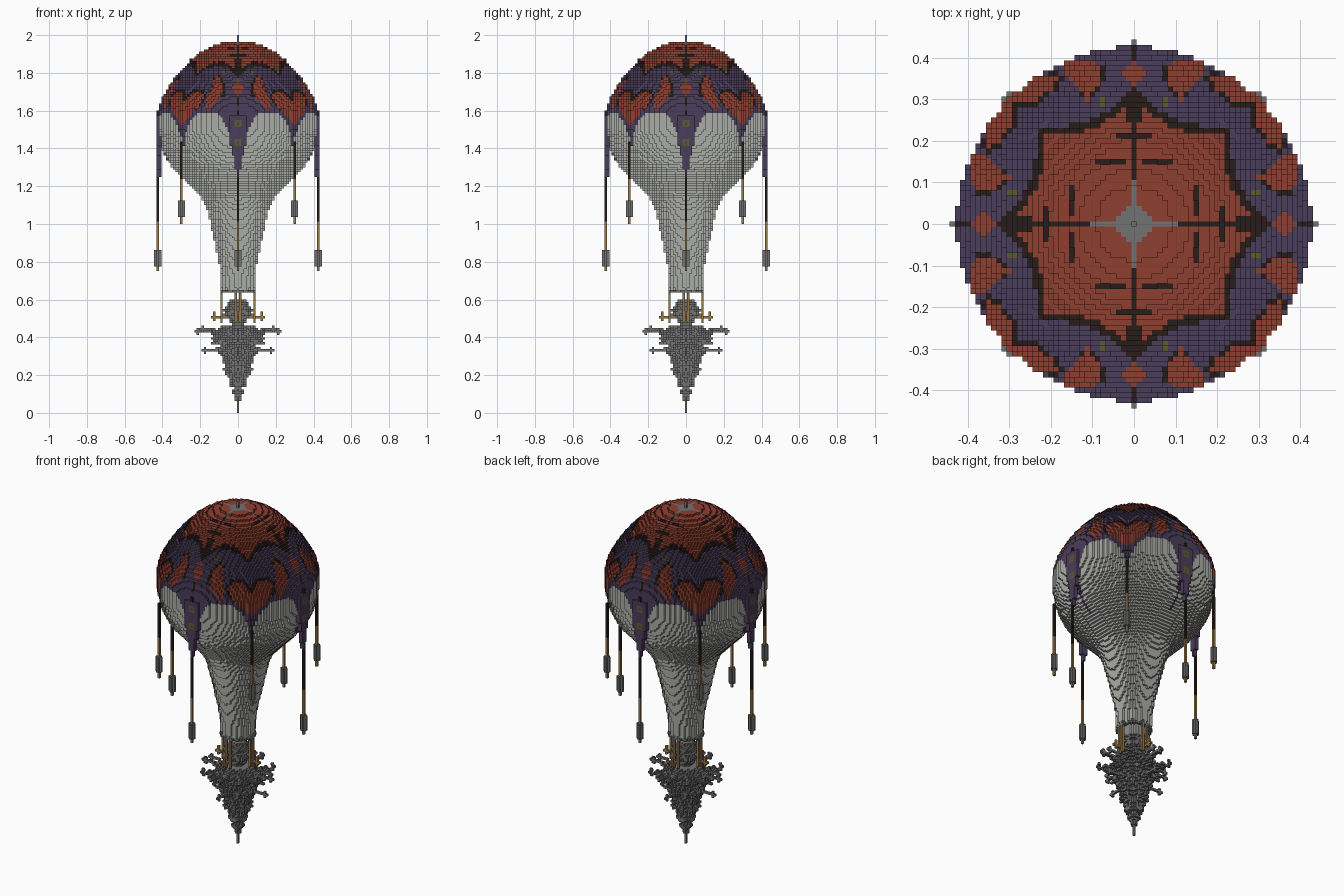
import bpy, math, random

if "Cube" in bpy.data.objects:
    bpy.data.objects.remove(bpy.data.objects["Cube"])
random.seed(7)
V = 0.0125  # edge length of one block


def linear(c):
    c /= 255
    return c / 12.92 if c <= 0.04045 else ((c + 0.055) / 1.055) ** 2.4


def material(name, r, g, b):
    m = bpy.data.materials.new(name)
    m.use_nodes = True
    col = (linear(r), linear(g), linear(b), 1)
    m.diffuse_color = col
    bsdf = m.node_tree.nodes["Principled BSDF"]
    bsdf.inputs["Base Color"].default_value = col
    bsdf.inputs["Roughness"].default_value = 0.9
    return m


MATS = [material("pale_cloth", 170, 172, 166), material("purple_cloth", 74, 61, 90),
        material("red_cloth", 143, 62, 48), material("black_trim", 40, 29, 26),
        material("grey_stone", 114, 114, 114), material("tan_wood", 152, 120, 72),
        material("olive_dot", 88, 92, 44)]
PALE, PURPLE, RED, BLACK, STONE, WOOD, OLIVE = range(len(MATS))
SIDES = [(1, 0, 0), (0, 1, 0), (0, 0, 1)]


def blocks(name, cells, colour):
    """Mesh of the exposed faces of a set of blocks; colour is an index or a rule."""
    verts, faces, mats = {}, [], []
    for c in cells:
        shade = None
        for axis in range(3):
            u, w = SIDES[(axis + 1) % 3], SIDES[(axis + 2) % 3]
            for s in (0, 1):
                step = SIDES[axis]
                d = 2 * s - 1
                if tuple(c[n] + d * step[n] for n in range(3)) in cells:
                    continue
                quad = []
                for a, b in ((0, 0), (1, 0), (1, 1), (0, 1)):
                    p = tuple(c[n] + s * step[n] + a * u[n] + b * w[n] for n in range(3))
                    quad.append(verts.setdefault(p, len(verts)))
                if shade is None:
                    shade = colour(c[0] * V, c[1] * V, (c[2] + .5) * V) if callable(colour) else colour
                faces.append(quad if s else quad[::-1])
                mats.append(shade)
    me = bpy.data.meshes.new(name)
    me.from_pydata([((p[0] - .5) * V, (p[1] - .5) * V, p[2] * V) for p in verts], [], faces)
    for m in MATS:
        me.materials.append(m)
    me.polygons.foreach_set("material_index", mats)
    me.update()
    ob = bpy.data.objects.new(name, me)
    bpy.context.collection.objects.link(ob)
    return ob


def lookup(table, z):
    for (z0, r0), (z1, r1) in zip(table, table[1:]):
        if z0 <= z <= z1:
            return r0 + (r1 - r0) * (z - z0) / (z1 - z0)
    return 0


def symmetric(cells):
    """Repeat blocks in all eight mirrored sectors."""
    return {(sx * a, sy * b, k) for i, j, k in cells for a, b in ((i, j), (j, i))
            for sx in (1, -1) for sy in (1, -1)}


def level(z):
    return int(z / V)


# Envelope profile: height, radius
PROFILE = [(.65, .088), (.73, .09), (.81, .103), (.89, .12), (1.0, .145), (1.08, .165),
           (1.13, .188), (1.18, .23), (1.235, .285), (1.315, .36), (1.395, .402),
           (1.5, .425), (1.6, .425), (1.66, .407), (1.71, .378), (1.765, .342),
           (1.82, .295), (1.87, .25), (1.92, .185), (1.945, .13), (1.965, .06)]


def cloth(x, y, z):
    """Painted cloth pattern, repeated in eight mirrored sectors."""
    x, y = max(abs(x), abs(y)), min(abs(x), abs(y))
    r = math.hypot(x, y)
    a = math.degrees(math.atan2(y, x))          # 0 on an axis, 45 on a diagonal
    d = 45 - a
    t = abs(a - 22.5) / 22.5
    if z < 1.59 - (.34 if a < 22.5 else .18) * t ** 3.2:
        return PALE
    if z > 1.8 and (x + y < .058 or (y < V / 2 and x < .11)):
        return STONE
    # red star crown with black spokes and outline
    star = .25 + .06 * t ** 2
    if z > 1.75 and r < star + .02:
        spoke = y < V / 2 or (y < .015 and x > .24)
        tick = (abs(x - .15) < V / 2 and y < .09 and y > .02) or (abs(x - .21) < V / 2 and y < .04)
        return BLACK if spoke or tick or r > star else RED
    if z < 1.59:
        dot = y < .014 and (abs(z - 1.53) < .015 or abs(z - 1.43) < .015)
        core = y < V / 2 and (abs(z - 1.53) < .007 or abs(z - 1.43) < .007)
        if dot and not core:
            return OLIVE
    # diamond on each axis
    if abs(r - .365) * 1.1 + y < .032 and z > 1.6:
        return RED
    if y < V * .6 and z > 1.62:
        return BLACK
    # curled leaf between axis and diagonal
    mid = 23 + 4 * math.sin((z - 1.62) * 16)
    if 1.6 < z < 1.79:
        width = 5.5 * math.sin(math.pi * (z - 1.59) / .21)
        if abs(d - mid) < width:
            return RED
        if abs(d - mid - 1) < width + 1.5 and z > 1.68:
            return BLACK
    # heart on each diagonal
    if 1.53 < z < 1.715:
        half = 17 * min(1, (z - 1.52) / .12)
        top = 1.655 + .05 * math.sin(math.radians(min(d, 18) * 9))
        if d < half and z < top:
            return RED
        if d < half + 1.5 and z < top + .02 and z > 1.6:
            return BLACK
    if abs(r - .3) < .012 and abs(a - 14) < 1.5:
        return OLIVE
    return PURPLE


# Envelope
envelope = set()
for k in range(level(.65), level(1.965) + 1):
    z = (k + .5) * V
    rad = lookup(PROFILE, z)
    n = int(rad / V) + 1
    for i in range(-n, n + 1):
        for j in range(-n, n + 1):
            r = math.hypot(i, j) * V
            if r <= rad and not (z < .8 and r < rad - .02):
                envelope.add((i, j, k))
blocks("envelope", envelope, cloth)

# Top finial
finial = {(0, 0, k) for k in range(level(1.94), 160)}
finial |= symmetric({(i, 0, level(1.96)) for i in range(3)} | {(1, 1, level(1.96))})
blocks("finial", finial, STONE)

# Hanging cloth points on the axes
drape = set()
for k in range(level(1.26), level(1.58)):
    t = ((1.59 - (k + .5) * V) / .34) ** (1 / 3.2)
    half = int(.165 * (1 - t) / V + .5)
    for j in range(half + 1):
        for i in (33, 34):
            if i == 33 or j < 4:
                drape.add((i, j, k))
blocks("cloth_points", symmetric(drape), lambda x, y, z: max(cloth(x, y, z), PURPLE))


# Ropes and their weights
def hanging(name, i, j, top, change, bottom, low, high):
    rope = symmetric({(i, j, k) for k in range(level(bottom), level(top))})
    blocks(name + "_ropes", rope, lambda x, y, z: BLACK if z > change else WOOD)
    plus = [(0, 0), (1, 0), (-1, 0), (0, 1), (0, -1)]
    weight = symmetric({(i + a, j + b, k) for a, b in plus
                        for k in range(level(low), level(high))})
    blocks(name + "_weights", weight, STONE)


hanging("axis", 34, 0, 1.6, 1.01, .75, .775, .865)
hanging("diagonal", 24, 24, 1.45, 1.24, 1.0, 1.04, 1.125)

# Neck ring and posts
ring = {(i, j, level(.645)) for i in range(8) for j in range(8)
        if 6 <= math.hypot(i, j) < 7.6}
blocks("neck_ring", symmetric(ring), STONE)
posts = {(7, 1, k) for k in range(level(.48), level(.645))}
posts |= {(i, 0, level(.505)) for i in range(5, 12)}
posts |= {(10, 0, level(.505) + n) for n in (-1, 1, 2)}
blocks("posts", symmetric(posts), lambda x, y, z: WOOD if z < .62 else STONE)

# Burner with glowing core
burner = set()
for k in range(level(.46), level(.61)):
    for i in range(7):
        for j in range(i + 1):
            rad = lookup([(.4, .045), (.49, .04), (.51, .075), (.55, .07), (.62, .03)], (k + .5) * V)
            if math.hypot(i, j) * V < rad * random.uniform(.75, 1.2):
                burner.add((i, j, k))
blocks("burner", symmetric(burner), lambda x, y, z: RED if z > .585 and abs(x) + abs(y) < .03 else STONE)

# Root: ragged tapering core
ROOT = [(0, .008), (.05, .012), (.1, .022), (.2, .045), (.3, .075), (.38, .095),
        (.44, .1), (.48, .06)]
root = {(0, 0, k) for k in range(level(.47))}
for k in range(level(.47)):
    rad = lookup(ROOT, (k + .5) * V)
    for i in range(10):
        for j in range(i + 1):
            if math.hypot(i, j) * V < rad * random.uniform(.72, 1.25):
                root.add((i, j, k))


# Root: spikes growing outward
def spike(z, angle, length, rise):
    n = int(length / V)
    ca, sa = math.cos(math.radians(angle)), math.sin(math.radians(angle))
    for s in range(n + 1):
        c = (round(s * ca), round(s * sa), level(z) + round(rise * s))
        root.add(c)
        if s < n * .65:
            root.add((c[0], c[1], c[2] + random.choice((-1, 1))))
            root.add((c[0], c[1] + random.choice((0, 1)), c[2]))
    if length > .16:
        root.update({(c[0] - 1, c[1], c[2] + e) for e in (-1, 1)})


spike(.435, 0, .23, 0)
spike(.435, 8, .2, .05)
spike(.335, 0, .19, 0)
spike(.40, 45, .2, .1)
for n in range(26):
    z = random.uniform(.08, .47)
    spike(z, random.uniform(0, 45), lookup(ROOT, z) * random.uniform(1.2, 1.65), random.uniform(-.15, .3))
blocks("root", symmetric(root), STONE)
